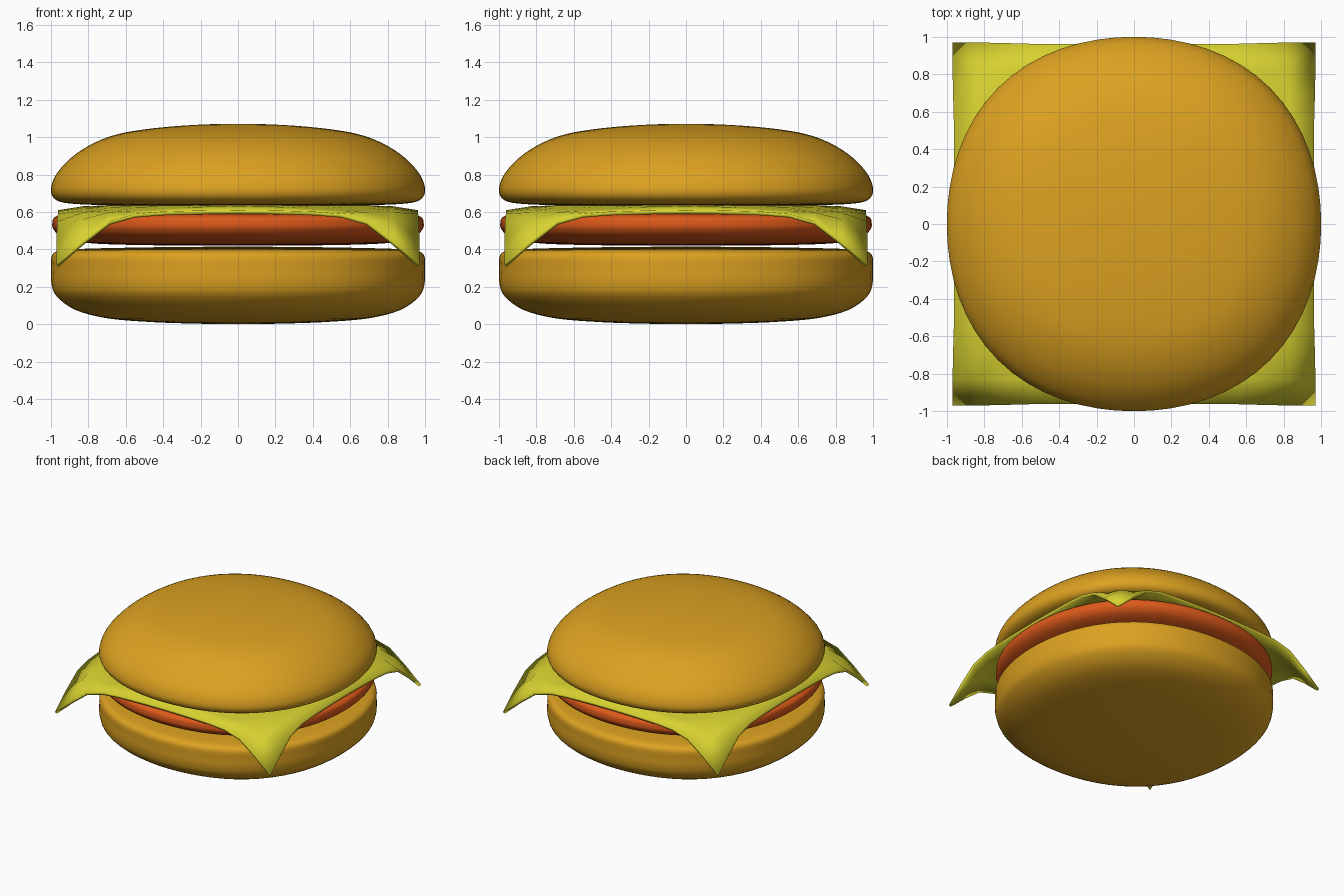
import bpy, bmesh, math
from mathutils import Vector

if "Cube" in bpy.data.objects:
    bpy.data.objects.remove(bpy.data.objects["Cube"])


def material(name, color):
    m = bpy.data.materials.new(name)
    m.diffuse_color = (*color, 1)
    m.use_nodes = True
    m.node_tree.nodes["Principled BSDF"].inputs["Base Color"].default_value = m.diffuse_color
    return m


def finish(bm, name, mat):
    bmesh.ops.recalc_face_normals(bm, faces=bm.faces)
    me = bpy.data.meshes.new(name)
    bm.to_mesh(me)
    bm.free()
    ob = bpy.data.objects.new(name, me)
    bpy.context.collection.objects.link(ob)
    me.materials.append(mat)
    bpy.ops.object.select_all(action='DESELECT')
    ob.select_set(True)
    bpy.context.view_layer.objects.active = ob
    bpy.ops.object.shade_smooth_by_angle(angle=math.radians(40))
    return ob


def smooth_curve(points, steps=4):
    # Catmull-Rom curve through a profile that starts and ends on the axis
    p = [Vector(q) for q in points]
    p = [Vector((-p[1].x, p[1].y))] + p + [Vector((-p[-2].x, p[-2].y))]
    out = []
    for a, b, c, d in zip(p, p[1:], p[2:], p[3:]):
        for k in range(steps):
            t = k / steps
            out.append(0.5 * (2 * b + (c - a) * t + (2 * a - 5 * b + 4 * c - d) * t * t
                              + (3 * b - a - 3 * c + d) * t ** 3))
    return out[1:] + [], p[1].y, p[-2].y


def soft_disc(name, profile, mat, n=64):
    # slightly squared round body swept from a (radius, height) profile
    curve, z0, z1 = smooth_curve(profile)
    bm = bmesh.new()
    rings = []
    for r, z in curve:
        ring = []
        for i in range(n):
            a = 2 * math.pi * i / n
            s = r * (1 + 0.014 * (1 - math.cos(4 * a)))
            ring.append(bm.verts.new((s * math.cos(a), s * math.sin(a), z)))
        rings.append(ring)
    low, high = bm.verts.new((0, 0, z0)), bm.verts.new((0, 0, z1))
    for i in range(n):
        j = (i + 1) % n
        for a, b in zip(rings, rings[1:]):
            bm.faces.new((a[i], a[j], b[j], b[i]))
        bm.faces.new((low, rings[0][j], rings[0][i]))
        bm.faces.new((high, rings[-1][i], rings[-1][j]))
    return finish(bm, name, mat)


bread = material("bread", (0.72, 0.36, 0.015))
meat = material("meat", (0.72, 0.10, 0.01))
cheese_mat = material("cheese", (0.68, 0.64, 0.03))

# Bottom bun: flat-sided with a rounded underside
soft_disc("bottom_bun", [
    (0, 0), (0.25, 0.004), (0.47, 0.012), (0.70, 0.032), (0.87, 0.077), (0.97, 0.15),
    (0.998, 0.22), (1.0, 0.30), (0.998, 0.36), (0.975, 0.387), (0.93, 0.398),
    (0.84, 0.403), (0.66, 0.408), (0.35, 0.413), (0, 0.415)], bread)

# Patty
soft_disc("patty", [
    (0, 0.42), (0.3, 0.421), (0.55, 0.424), (0.76, 0.431), (0.88, 0.447), (0.955, 0.475),
    (0.988, 0.51), (0.993, 0.54), (0.983, 0.57), (0.94, 0.588), (0.86, 0.6),
    (0.7, 0.61), (0.4, 0.614), (0, 0.616)], meat)

# Top bun: domed
soft_disc("top_bun", [
    (0, 0.63), (0.3, 0.631), (0.55, 0.633), (0.76, 0.638), (0.89, 0.645), (0.96, 0.658),
    (0.995, 0.69), (0.998, 0.74), (0.963, 0.815), (0.87, 0.908), (0.738, 0.984),
    (0.578, 1.03), (0.31, 1.061), (0, 1.072)], bread)

# Cheese slice: square sheet whose corners droop
DROOP = [(0, 0.620), (0.8, 0.615), (0.96, 0.590), (1.09, 0.578),
         (1.173, 0.54), (1.262, 0.43), (1.36, 0.305)]


def cheese_height(r):
    for (r0, z0), (r1, z1) in zip(DROOP, DROOP[1:]):
        if r <= r1:
            return z0 + (z1 - z0) * (r - r0) / (r1 - r0)
    return DROOP[-1][1]


bm = bmesh.new()
bmesh.ops.create_grid(bm, x_segments=14, y_segments=14, size=0.96)
for v in bm.verts:
    v.co.z = cheese_height(v.co.xy.length)
cheese = finish(bm, "cheese_slice", cheese_mat)
if cheese.data.polygons[0].normal.z < 0:
    cheese.data.flip_normals()
mod = cheese.modifiers.new("thickness", 'SOLIDIFY')
mod.thickness = 0.02
mod.offset = 1
